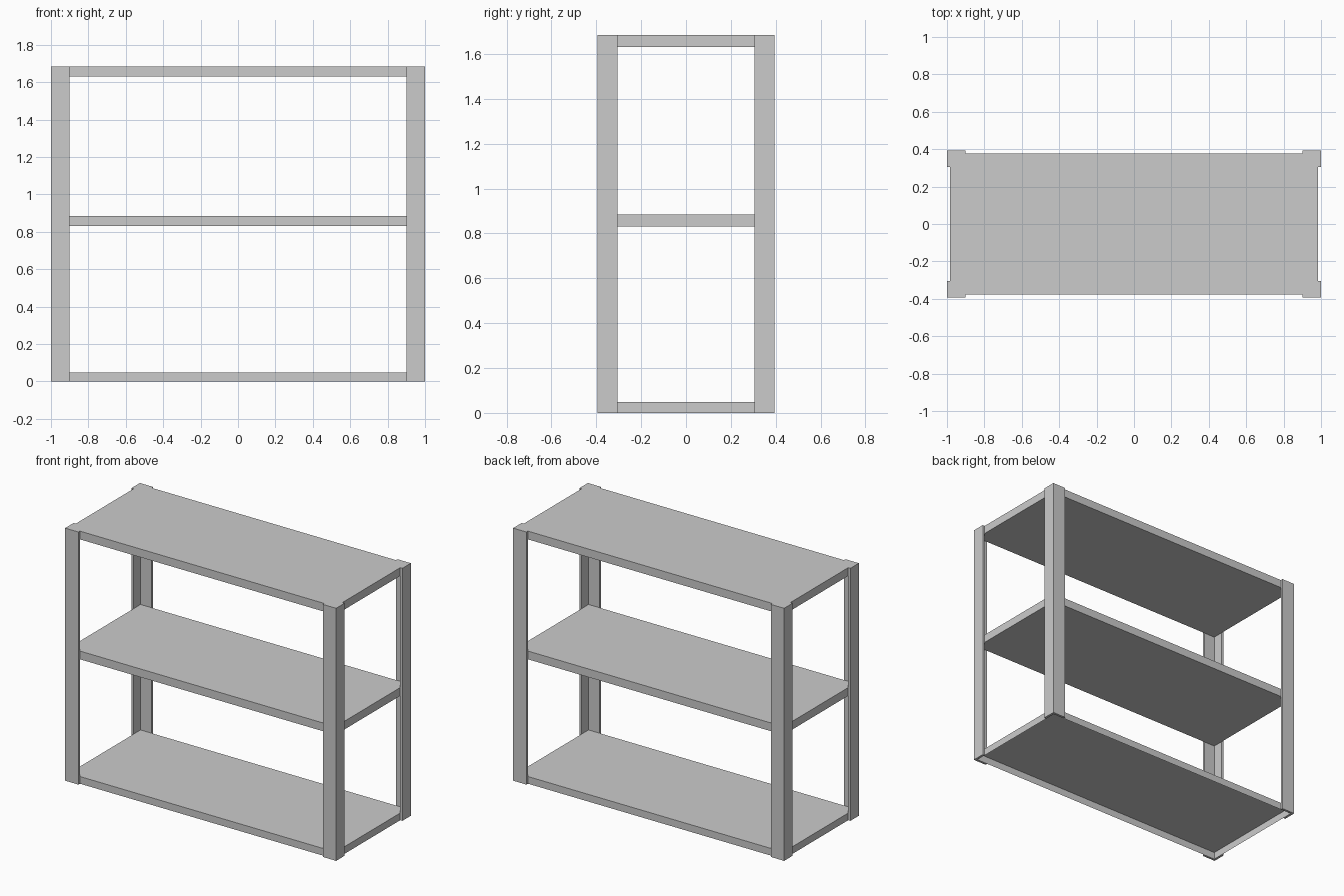
import bpy, bmesh

if "Cube" in bpy.data.objects:
    bpy.data.objects.remove(bpy.data.objects["Cube"])

HX, HY, H = 1.0, 0.394, 1.685   # half width, half depth, height
T = 0.016                       # thickness of the angle posts
FX, FY = 0.098, 0.089           # flange widths along x and y
SHELF = 0.055                   # shelf thickness


def prism(name, outline, z0, z1, open_below=False):
    """Extrude a flat outline straight up from z0 to z1."""
    bm = bmesh.new()
    face = bm.faces.new([bm.verts.new((x, y, z0)) for x, y in outline])
    ext = bmesh.ops.extrude_face_region(bm, geom=[face], use_keep_orig=True)
    top = [v for v in ext["geom"] if isinstance(v, bmesh.types.BMVert)]
    bmesh.ops.translate(bm, verts=top, vec=(0, 0, z1 - z0))
    bmesh.ops.recalc_face_normals(bm, faces=bm.faces)
    if open_below:
        base = [f for f in bm.faces if f.normal.z < -0.9]
        bmesh.ops.delete(bm, geom=base, context='FACES_ONLY')
    mesh = bpy.data.meshes.new(name)
    bm.to_mesh(mesh)
    bm.free()
    obj = bpy.data.objects.new(name, mesh)
    bpy.context.collection.objects.link(obj)
    return obj


# L-section corner posts, open towards the inside
L = [(HX, HY), (HX - FX, HY), (HX - FX, HY - T),
     (HX - T, HY - T), (HX - T, HY - FY), (HX, HY - FY)]
for sx, side in ((-1, "left"), (1, "right")):
    for sy, end in ((-1, "front"), (1, "back")):
        prism(f"{end}_{side}_post", [(sx * x, sy * y) for x, y in L], 0, H)

# Shelves nested inside the posts; the bottom one is a hollow plinth
sx, sy = HX - T, HY - T
rect = [(-sx, -sy), (sx, -sy), (sx, sy), (-sx, sy)]
prism("bottom_shelf", rect, 0, 0.048, open_below=True)
prism("middle_shelf", rect, 0.885 - SHELF, 0.885)
prism("top_shelf", rect, H - SHELF, H)
